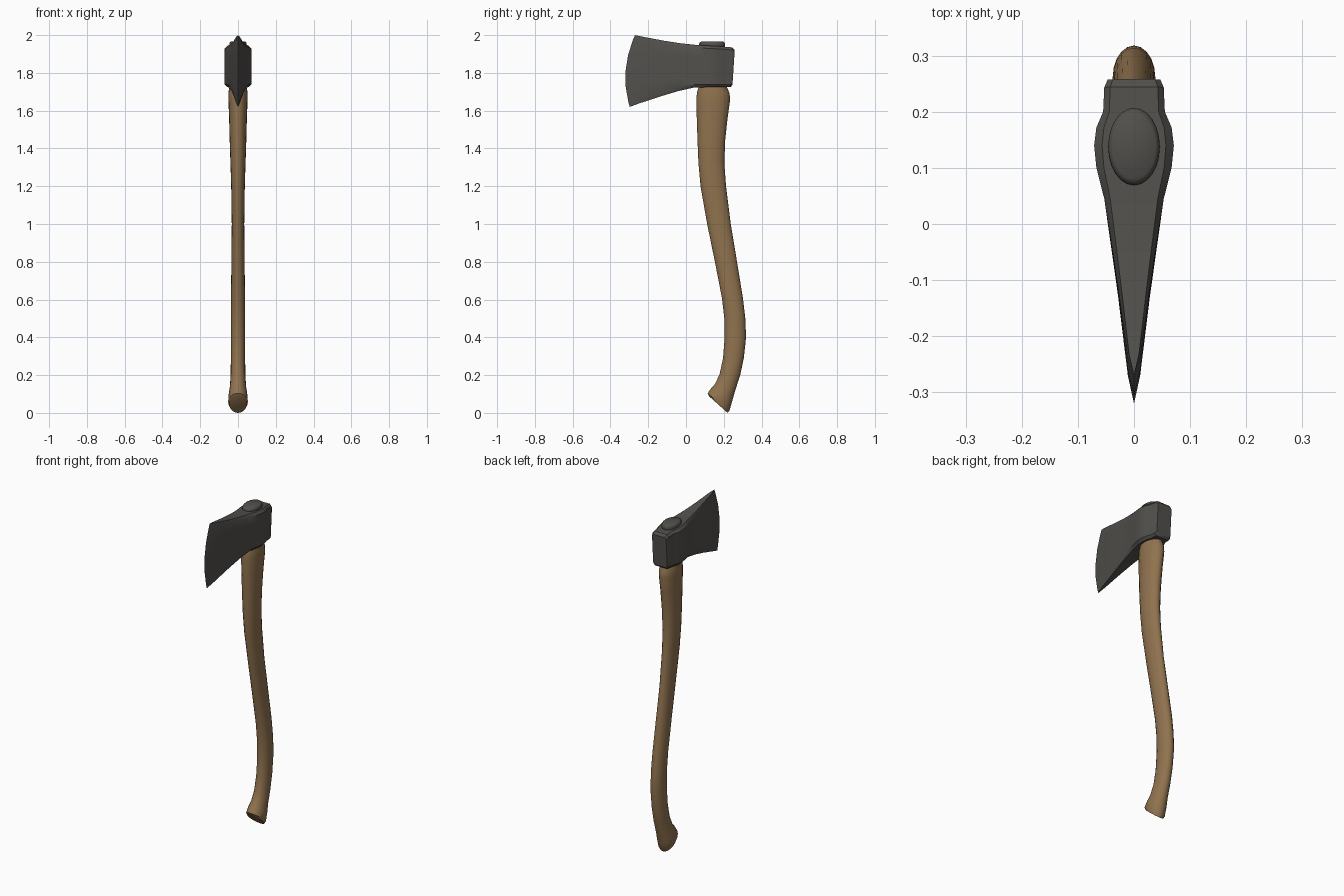
import bpy, bmesh, math


def material(name, rgb):
    m = bpy.data.materials.new(name)
    m.diffuse_color = (*rgb, 1)
    return m


def loft(name, rings, mat, angle):
    """Skin a list of equal-length rings, cap both ends, weld and shade."""
    bm = bmesh.new()
    vs = [[bm.verts.new(p) for p in r] for r in rings]
    n = len(rings[0])
    for a, b in zip(vs, vs[1:]):
        for i in range(n):
            j = (i + 1) % n
            bm.faces.new((a[i], a[j], b[j], b[i]))
    bm.faces.new(vs[0])
    bm.faces.new(vs[-1])
    bmesh.ops.remove_doubles(bm, verts=bm.verts, dist=0.0005)
    bmesh.ops.recalc_face_normals(bm, faces=bm.faces)
    me = bpy.data.meshes.new(name)
    bm.to_mesh(me)
    bm.free()
    ob = bpy.data.objects.new(name, me)
    bpy.context.collection.objects.link(ob)
    me.materials.append(mat)
    bpy.ops.object.select_all(action='DESELECT')
    ob.select_set(True)
    bpy.context.view_layer.objects.active = ob
    bpy.ops.object.shade_smooth_by_angle(angle=math.radians(angle))
    return ob


wood = material("wood", (0.28, 0.17, 0.078))
steel = material("dark steel", (0.085, 0.08, 0.073))


# Handle: front point (y, z), back point (y, z), half width in x
def oval(y0, z0, y1, z1, hx, n=20):
    out = []
    for i in range(n):
        a = 2 * math.pi * i / n
        k = (1 - math.cos(a)) / 2
        out.append((hx * math.sin(a), y0 + (y1 - y0) * k, z0 + (z1 - z0) * k))
    return out


handle = [
    (0.122, 0.088, 0.220, 0.000, 0.046),
    (0.114, 0.104, 0.230, 0.012, 0.052),
    (0.133, 0.130, 0.244, 0.060, 0.050),
    (0.155, 0.155, 0.261, 0.120, 0.043),
    (0.178, 0.205, 0.287, 0.200, 0.039),
    (0.196, 0.290, 0.306, 0.290, 0.038),
    (0.205, 0.400, 0.318, 0.400, 0.038),
    (0.203, 0.500, 0.314, 0.500, 0.038),
    (0.190, 0.610, 0.301, 0.610, 0.037),
    (0.153, 0.800, 0.270, 0.800, 0.035),
    (0.112, 1.000, 0.237, 1.000, 0.033),
    (0.077, 1.200, 0.212, 1.200, 0.036),
    (0.066, 1.320, 0.203, 1.320, 0.040),
    (0.061, 1.440, 0.207, 1.440, 0.044),
    (0.057, 1.560, 0.220, 1.560, 0.047),
    (0.055, 1.660, 0.234, 1.660, 0.051),
    (0.058, 1.695, 0.230, 1.695, 0.051),
    (0.066, 1.722, 0.217, 1.722, 0.046),
    (0.070, 1.760, 0.210, 1.760, 0.044),
]
loft("handle", [oval(*r) for r in handle], wood, 40)

# Axe head: y at top, middle and bottom, top z, bottom z, half thickness
head = [
    (-0.270, -0.320, -0.298, 2.000, 1.620, 0.0),
    (-0.232, -0.270, -0.255, 1.992, 1.636, 0.011),
    (-0.115, -0.130, -0.130, 1.970, 1.677, 0.028),
    (-0.030, -0.035, -0.040, 1.957, 1.704, 0.041),
    (0.045, 0.045, 0.045, 1.949, 1.723, 0.053),
    (0.100, 0.100, 0.100, 1.945, 1.724, 0.067),
    (0.140, 0.140, 0.140, 1.943, 1.724, 0.071),
    (0.172, 0.172, 0.172, 1.941, 1.724, 0.067),
    (0.200, 0.200, 0.200, 1.939, 1.724, 0.055),
    (0.244, 0.240, 0.236, 1.935, 1.724, 0.053),
    (0.258, 0.252, 0.246, 1.921, 1.737, 0.047),
]
ROWS = [(1, 0.8), (0.87, 1), (0.45, 1), (0, 1), (-0.45, 1), (-0.87, 1), (-1, 0.8)]


def section(yt, ym, yb, zt, zb, w):
    half = []
    for t, f in ROWS:
        y = ym + (yt - yb) / 2 * t + ((yt + yb) / 2 - ym) * t * t
        half.append((w * f, y, (zt + zb) / 2 + (zt - zb) / 2 * t))
    return half + [(-x, y, z) for x, y, z in reversed(half)]


# The cutting edge is a sharp line, so its cap collapses when welded
head_rings = [section(*s) for s in head]
loft("axe_head", head_rings, steel, 32)

# Rounded oval wedge cap on top of the eye
cap = [(0.94, 1.925), (1, 1.943), (1, 1.953), (0.95, 1.961), (0.84, 1.966)]
loft("wedge_cap",
     [oval(0.138 - 0.069 * s, z, 0.138 + 0.069 * s, z, 0.046 * s, 24) for s, z in cap],
     steel, 50)
